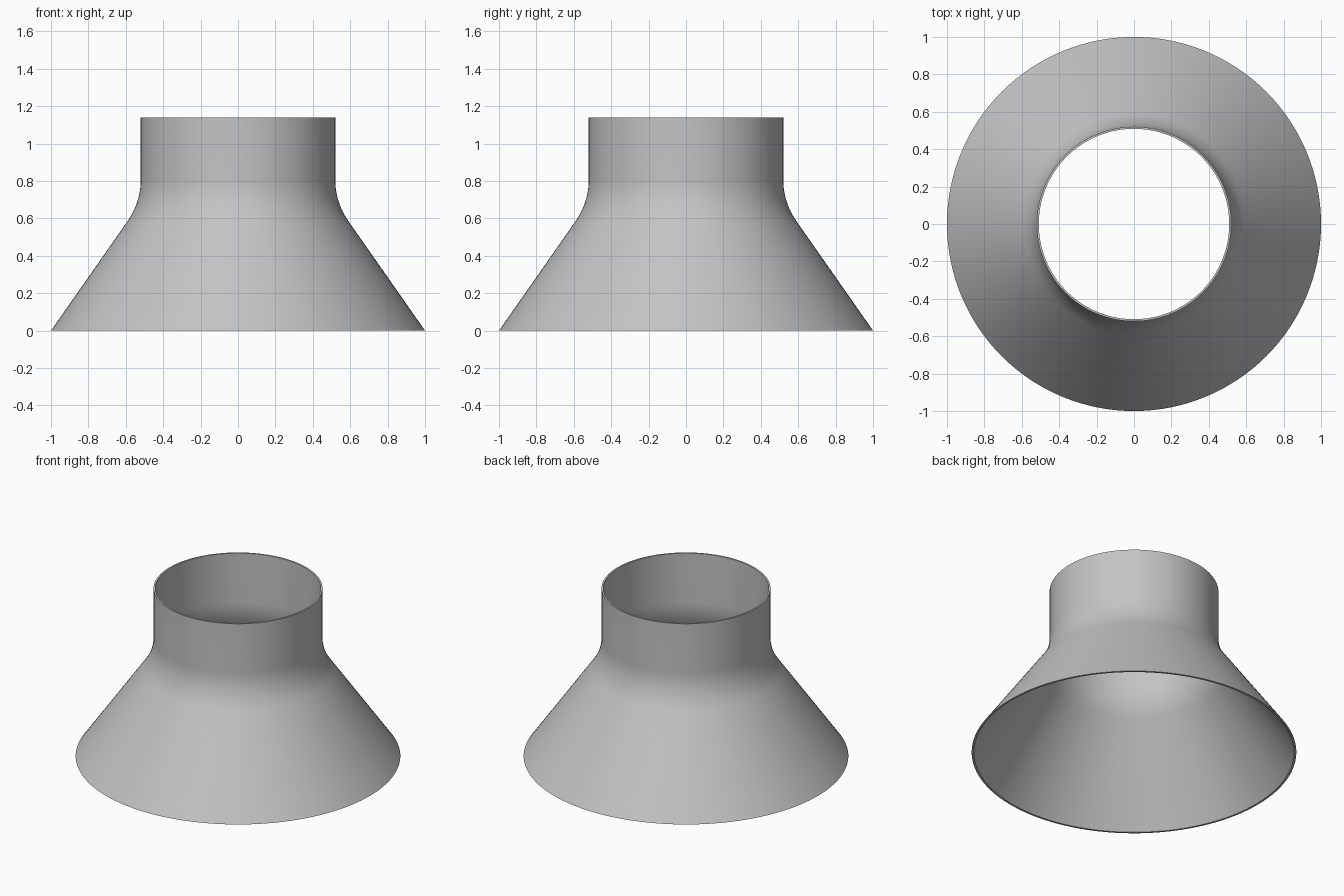
import bpy, bmesh
from math import sin, cos, tan, radians, pi

cube = bpy.data.objects.get("Cube")
if cube:
    bpy.data.objects.remove(cube, do_unlink=True)

# Main dimensions
SEGMENTS = 128
BASE_R, NECK_R, HEIGHT = 1.0, 0.52, 1.14
WALL, FILLET, SLOPE = 0.011, 0.39, radians(35)
ARC_STEPS = 16

grey = bpy.data.materials.new("plain grey")
grey.use_nodes = True
colour = (0.55, 0.55, 0.55, 1)
grey.diffuse_color = colour
grey.node_tree.nodes["Principled BSDF"].inputs["Base Color"].default_value = colour

# Fillet centre, where the flared skirt meets the straight neck
centre_r = NECK_R + FILLET
tangent_r = centre_r - FILLET * cos(SLOPE)
centre_z = (BASE_R - tangent_r) / tan(SLOPE) + FILLET * sin(SLOPE)


def wall_profile(offset):
    """Skirt, fillet and neck, moved inward by the offset."""
    points = [(BASE_R - offset / cos(SLOPE), 0)]
    for i in range(ARC_STEPS + 1):
        a = SLOPE * (1 - i / ARC_STEPS)
        r = FILLET + offset
        points.append((centre_r - r * cos(a), centre_z - r * sin(a)))
    return points + [(NECK_R - offset, HEIGHT)]


# Closed wall section: up the outside, down the inside
section = wall_profile(0) + wall_profile(WALL)[::-1]

bm = bmesh.new()
rings = []
for r, z in section:
    rings.append([bm.verts.new((r * cos(2 * pi * i / SEGMENTS),
                                r * sin(2 * pi * i / SEGMENTS), z))
                  for i in range(SEGMENTS)])
for k, lower in enumerate(rings):
    upper = rings[(k + 1) % len(rings)]
    for i in range(SEGMENTS):
        j = (i + 1) % SEGMENTS
        bm.faces.new((lower[i], lower[j], upper[j], upper[i]))
bmesh.ops.recalc_face_normals(bm, faces=bm.faces)

mesh = bpy.data.meshes.new("flared_collar")
bm.to_mesh(mesh)
bm.free()
mesh.materials.append(grey)
collar = bpy.data.objects.new("flared_collar", mesh)
bpy.context.collection.objects.link(collar)

# Smooth walls with crisp rims
bpy.ops.object.select_all(action="DESELECT")
collar.select_set(True)
bpy.context.view_layer.objects.active = collar
bpy.ops.object.shade_smooth_by_angle(angle=radians(30))
